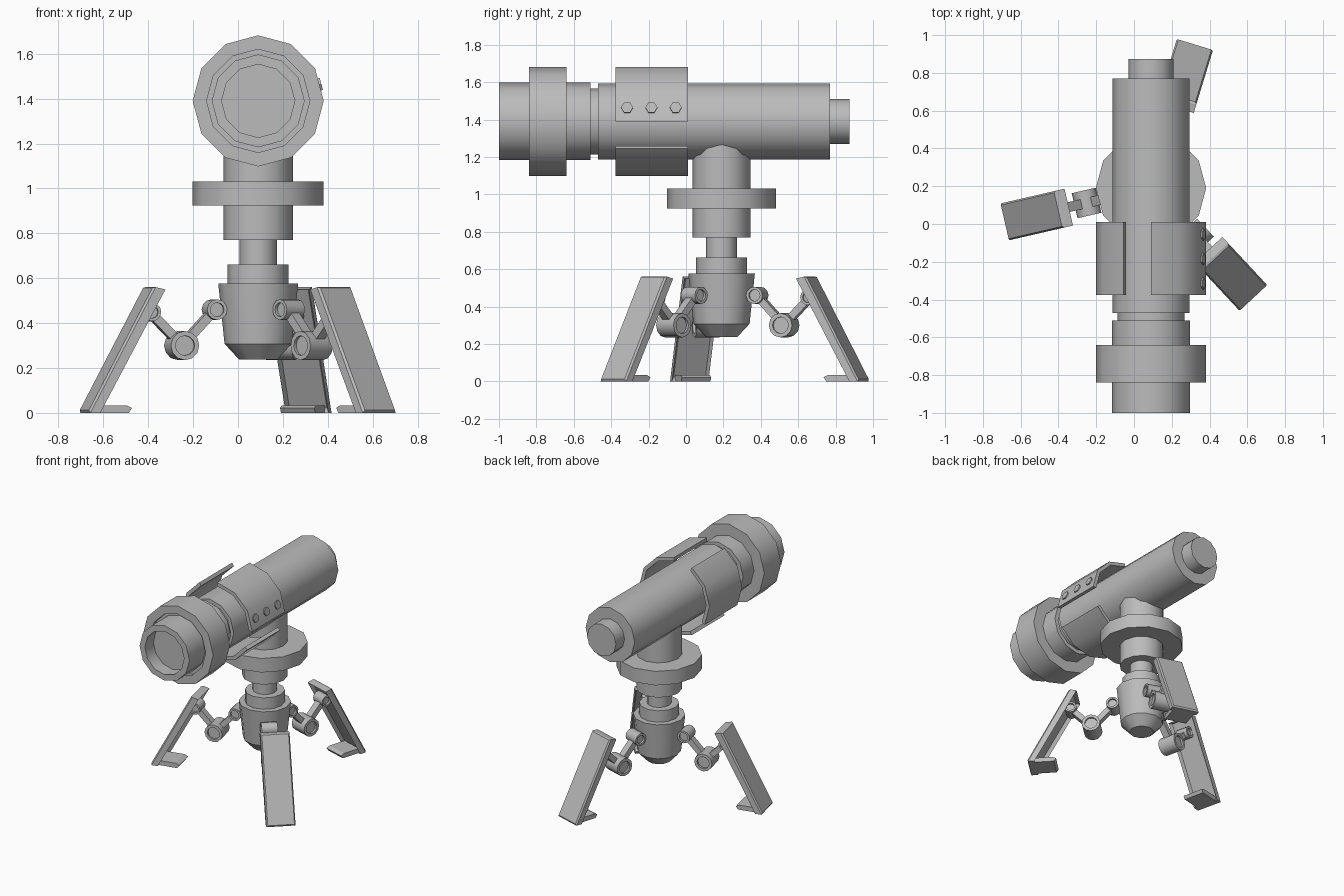
import bpy, bmesh, math
from mathutils import Matrix, Vector

cube = bpy.data.objects.get("Cube")
if cube:
    bpy.data.objects.remove(cube)

grey = bpy.data.materials.new("matte_grey")
grey.use_nodes = True
GREY = (0.5, 0.5, 0.5, 1)
grey.diffuse_color = GREY
grey.node_tree.nodes["Principled BSDF"].inputs["Base Color"].default_value = GREY


def finish(name, bm, matrix=Matrix(), smooth=True):
    """Turn a bmesh into a named object with the shared material."""
    bmesh.ops.recalc_face_normals(bm, faces=bm.faces)
    bm.transform(matrix)
    mesh = bpy.data.meshes.new(name)
    bm.to_mesh(mesh)
    bm.free()
    mesh.materials.append(grey)
    obj = bpy.data.objects.new(name, mesh)
    bpy.context.collection.objects.link(obj)
    if smooth:
        bpy.ops.object.select_all(action='DESELECT')
        obj.select_set(True)
        bpy.context.view_layer.objects.active = obj
        bpy.ops.object.shade_smooth_by_angle(angle=math.radians(35))
    return obj


def lathe(name, profile, matrix, sides=12, closed=False):
    """Revolve (radius, height) points about local z; cap the ends or close the loop."""
    bm = bmesh.new()
    rings = []
    for r, h in profile:
        rings.append([bm.verts.new((r * math.cos(a), r * math.sin(a), h))
                      for a in (math.tau * i / sides for i in range(sides))])
    pairs = list(zip(rings, rings[1:]))
    if closed:
        pairs.append((rings[-1], rings[0]))
    else:
        bm.faces.new(rings[0])
        bm.faces.new(rings[-1])
    for a, b in pairs:
        for i in range(sides):
            j = (i + 1) % sides
            bm.faces.new((a[i], a[j], b[j], b[i]))
    return finish(name, bm, matrix)


def extrude_outline(outline, half_width):
    """Prism from an (x, z) outline, centred across y."""
    bm = bmesh.new()
    face = bm.faces.new([bm.verts.new((x, -half_width, z)) for x, z in outline])
    out = bmesh.ops.extrude_face_region(bm, geom=[face])
    moved = [v for v in out["geom"] if isinstance(v, bmesh.types.BMVert)]
    bmesh.ops.translate(bm, verts=moved, vec=(0, 2 * half_width, 0))
    bmesh.ops.recalc_face_normals(bm, faces=bm.faces)
    return bm


# Telescope tube: local z runs along world y
AXIS_X, POST_Y, TUBE_Z = 0.09, 0.19, 1.39
tube = Matrix.Translation((AXIS_X, 0, TUBE_Z)) @ Matrix.Rotation(-math.pi / 2, 4, 'X')
lathe("main_tube", [(0.163, -0.9), (0.163, -1), (0.207, -1), (0.207, -0.51),
                    (0.177, -0.51), (0.177, -0.47), (0.204, -0.47), (0.204, 0.77)], tube)
lathe("eyepiece", [(0.12, 0.75), (0.12, 0.873)], tube)
lathe("front_collar", [(0.2, -0.81), (0.23, -0.81), (0.23, -0.84), (0.292, -0.84),
                       (0.292, -0.64), (0.2, -0.64)], tube, closed=True)

# Three curved shell panels around the tube, each a quarter turn
for start in (0, 120, 240):
    arc = [math.radians(start + 30 * i) for i in range(4)]
    outline = [(0.292 * math.cos(a), 0.292 * math.sin(a)) for a in arc]
    outline += [(0.265 * math.cos(a), 0.265 * math.sin(a)) for a in reversed(arc)]
    finish("shell_panel", extrude_outline(outline, 0.194),
           Matrix.Translation((AXIS_X, -0.183, TUBE_Z)))

# Hexagonal bolts on the left panel
tilt = math.radians(15)
for y in (-0.315, -0.185, -0.055):
    out = Vector((math.cos(tilt), 0, math.sin(tilt)))
    place = Matrix.Translation(Vector((AXIS_X, y, TUBE_Z)) + out * 0.278)
    place = place @ Matrix.Rotation(math.pi / 2 - tilt, 4, 'Y') @ Matrix.Rotation(math.pi / 2, 4, 'Z')
    lathe("panel_bolt", [(0.032, 0), (0.032, 0.013)], place, sides=6)

# Central post, turntable and hub
post = Matrix.Translation((AXIS_X, POST_Y, 0))
lathe("upper_post", [(0.155, 0.77), (0.155, 1.29)], post)
lathe("turntable", [(0.292, 0.925), (0.292, 1.03)], post)
lathe("neck", [(0.083, 0.64), (0.083, 0.79)], post)
lathe("hub", [(0.085, 0.238), (0.15, 0.308), (0.178, 0.576), (0.136, 0.576),
              (0.136, 0.662)], post)


def joint(name, r, z, radius, half, base):
    """Pivot barrel lying across the leg, with recessed ends."""
    inner, dent = radius * 0.68, half - 0.015
    place = base @ Matrix.Translation((r, 0, z)) @ Matrix.Rotation(math.pi / 2, 4, 'X')
    lathe(name, [(inner, -dent), (inner, -half), (radius, -half),
                 (radius, half), (inner, half), (inner, dent)], place)


def link(name, start, end, base):
    """Straight bar between two pivots."""
    a, b = Vector(start), Vector(end)
    side = (b - a).normalized().orthogonal() * 0.02
    finish(name, extrude_outline([a + side, b + side, b - side, a - side], 0.026), base, False)


# Three folding legs; local x points outwards from the post
SHOULDER, ELBOW, ANKLE = (0.2, 0.46), (0.35, 0.30), (0.497, 0.45)
for angle in (73, 193, 313):
    base = post @ Matrix.Rotation(math.radians(angle), 4, 'Z')
    joint("shoulder_joint", *SHOULDER, 0.046, 0.055, base)
    joint("elbow_joint", *ELBOW, 0.065, 0.068, base)
    joint("ankle_joint", *ANKLE, 0.042, 0.05, base)
    link("upper_link", SHOULDER, ELBOW, base)
    link("lower_link", ELBOW, ANKLE, base)

    # Slanted plate: hollow tray on the inside, chamfered on the outside
    bm = extrude_outline([(0.745, 0), (0.79, 0), (0.492, 0.56), (0.447, 0.55)], 0.1)
    slanted = [f for f in bm.faces if abs(f.normal.y) < 0.1 and abs(f.normal.x) > 0.7]
    for f in slanted:
        outer = f.normal.x > 0
        width, depth = (0.012, 0.01) if outer else (0.018, -0.025)
        bmesh.ops.inset_region(bm, faces=[f], thickness=width, depth=depth)
    finish("leg_plate", bm, base, False)
    finish("foot", extrude_outline([(0.77, 0), (0.61, 0), (0.595, 0.022), (0.62, 0.034),
                                    (0.75, 0.034)], 0.08), base, False)
